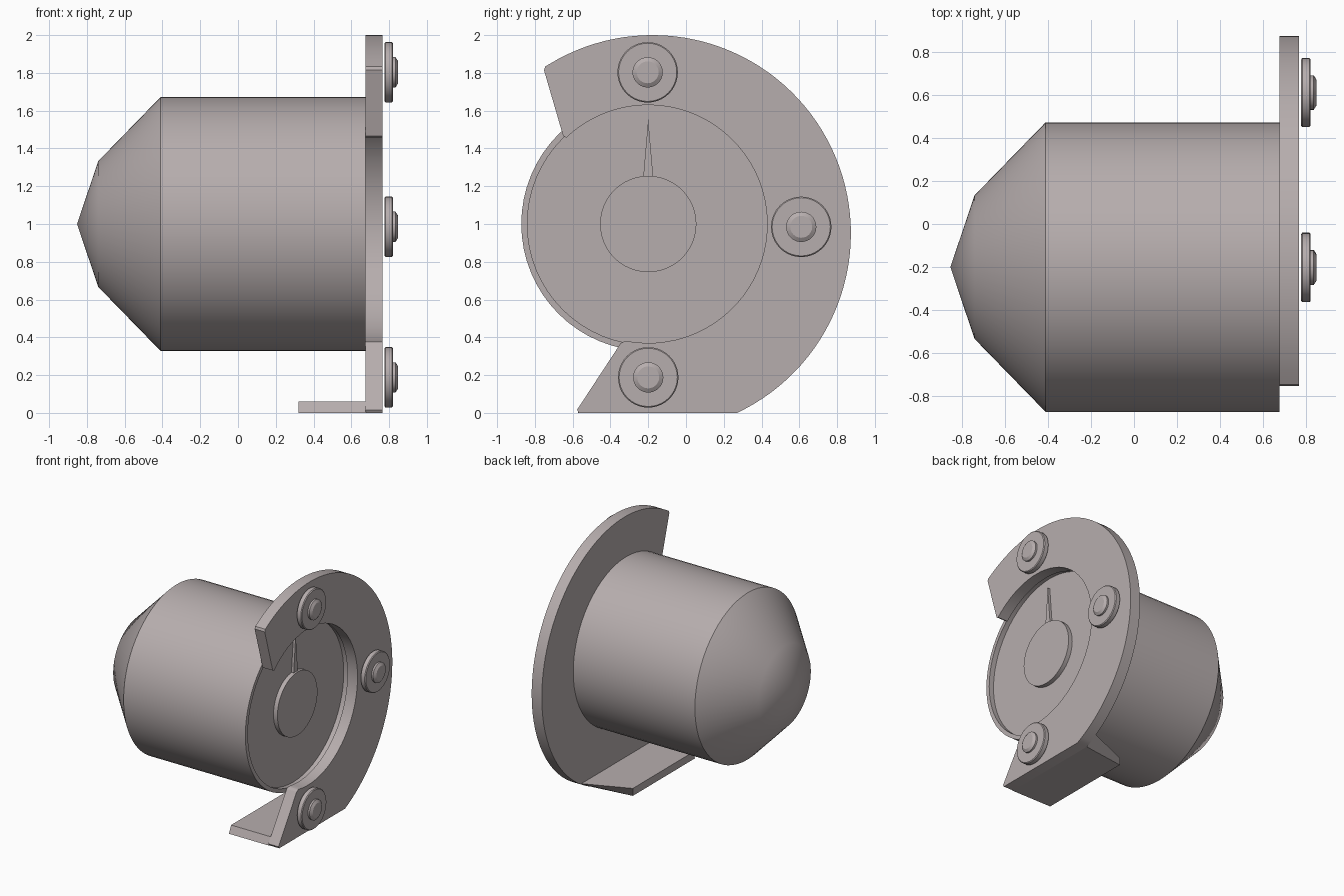
import bpy, bmesh, math

if "Cube" in bpy.data.objects:
    bpy.data.objects.remove(bpy.data.objects["Cube"])

metal = bpy.data.materials.new("warm_grey")
metal.diffuse_color = (0.47, 0.42, 0.42, 1)
metal.use_nodes = True
metal.node_tree.nodes["Principled BSDF"].inputs["Base Color"].default_value = metal.diffuse_color


def finish(name, bm):
    """Turn a bmesh into a named object with angle-based smoothing."""
    bmesh.ops.remove_doubles(bm, verts=bm.verts, dist=1e-5)
    bmesh.ops.recalc_face_normals(bm, faces=bm.faces)
    mesh = bpy.data.meshes.new(name)
    bm.to_mesh(mesh)
    bm.free()
    mesh.materials.append(metal)
    ob = bpy.data.objects.new(name, mesh)
    bpy.context.collection.objects.link(ob)
    bpy.ops.object.select_all(action='DESELECT')
    ob.select_set(True)
    bpy.context.view_layer.objects.active = ob
    bpy.ops.object.shade_smooth_by_angle(angle=math.radians(30))
    return ob


def lathe(name, profile, cy, cz, n=64):
    """Spin (x, radius) points about an axis parallel to x."""
    bm = bmesh.new()
    rings = []
    for x, r in profile:
        if r == 0:
            rings.append([bm.verts.new((x, cy, cz))] * n)
        else:
            rings.append([bm.verts.new((x, cy + r * math.cos(2 * math.pi * i / n),
                                        cz + r * math.sin(2 * math.pi * i / n)))
                          for i in range(n)])
    for a, b in zip(rings, rings[1:]):
        for i in range(n):
            j = (i + 1) % n
            corners = list(dict.fromkeys((a[i], a[j], b[j], b[i])))
            bm.faces.new(corners)
    return finish(name, bm)


def prism(name, near, far, x0, x1):
    """Join two matching (y, z) outlines placed at x0 and x1."""
    bm = bmesh.new()
    a = [bm.verts.new((x0, y, z)) for y, z in near]
    b = [bm.verts.new((x1, y, z)) for y, z in far]
    bm.faces.new(a)
    bm.faces.new(b[::-1])
    for i in range(len(a)):
        j = (i + 1) % len(a)
        bm.faces.new((a[i], a[j], b[j], b[i]))
    return finish(name, bm)


def arc(cy, cz, r, a0, a1, n):
    return [(cy + r * math.cos(math.radians(a0 + (a1 - a0) * i / n)),
             cz + r * math.sin(math.radians(a0 + (a1 - a0) * i / n)))
            for i in range(n + 1)]


CY, CZ = -0.2, 1.0

# Barrel with conical back and shallow recess in its front face
lathe("barrel", [(-0.852, 0), (-0.74, 0.333), (-0.41, 0.672), (0.676, 0.672),
                 (0.676, 0.64), (0.635, 0.64), (0.635, 0)], CY, CZ)

# Central hub and pointer on the recessed face
lathe("hub", [(0.63, 0), (0.63, 0.255), (0.67, 0.255), (0.67, 0)], CY, CZ, 48)
pointer = [(CY - 0.027, 1.24), (CY + 0.027, 1.24), (CY, 1.555)]
prism("pointer", pointer, pointer, 0.63, 0.655)

# C-shaped mounting plate: outer arc, flat bottom, slanted end, inner arc
plate = (arc(-0.177, 0.95, 1.05, 121.5, -64.8, 64)
         + [(-0.567, 0.0), (-0.577, 0.016), (-0.345, 0.37), (-0.325, 0.38)]
         + arc(CY, CZ, 0.63, -101, 133.5, 48)
         + [(-0.65, 1.465), (-0.752, 1.815), (-0.745, 1.834)])
prism("mounting_plate", plate, plate, 0.675, 0.765)

# Foot flange bent back from the bottom of the plate
prism("foot_flange",
      [(-0.572, 0), (0.22, 0), (0.22, 0.06), (-0.545, 0.06)],
      [(-0.572, 0), (0.268, 0), (0.37, 0.06), (-0.545, 0.06)], 0.32, 0.68)

# Three fasteners: washer with a domed button
for name, y, z in (("top_fastener", -0.203, 1.803), ("side_fastener", 0.61, 0.985),
                   ("bottom_fastener", -0.2, 0.188)):
    lathe(name, [(0.776, 0), (0.776, 0.154), (0.781, 0.16), (0.814, 0.16),
                 (0.82, 0.154), (0.82, 0.08), (0.834, 0.08),
                 (0.848, 0.058), (0.848, 0)], y, z, 40)
